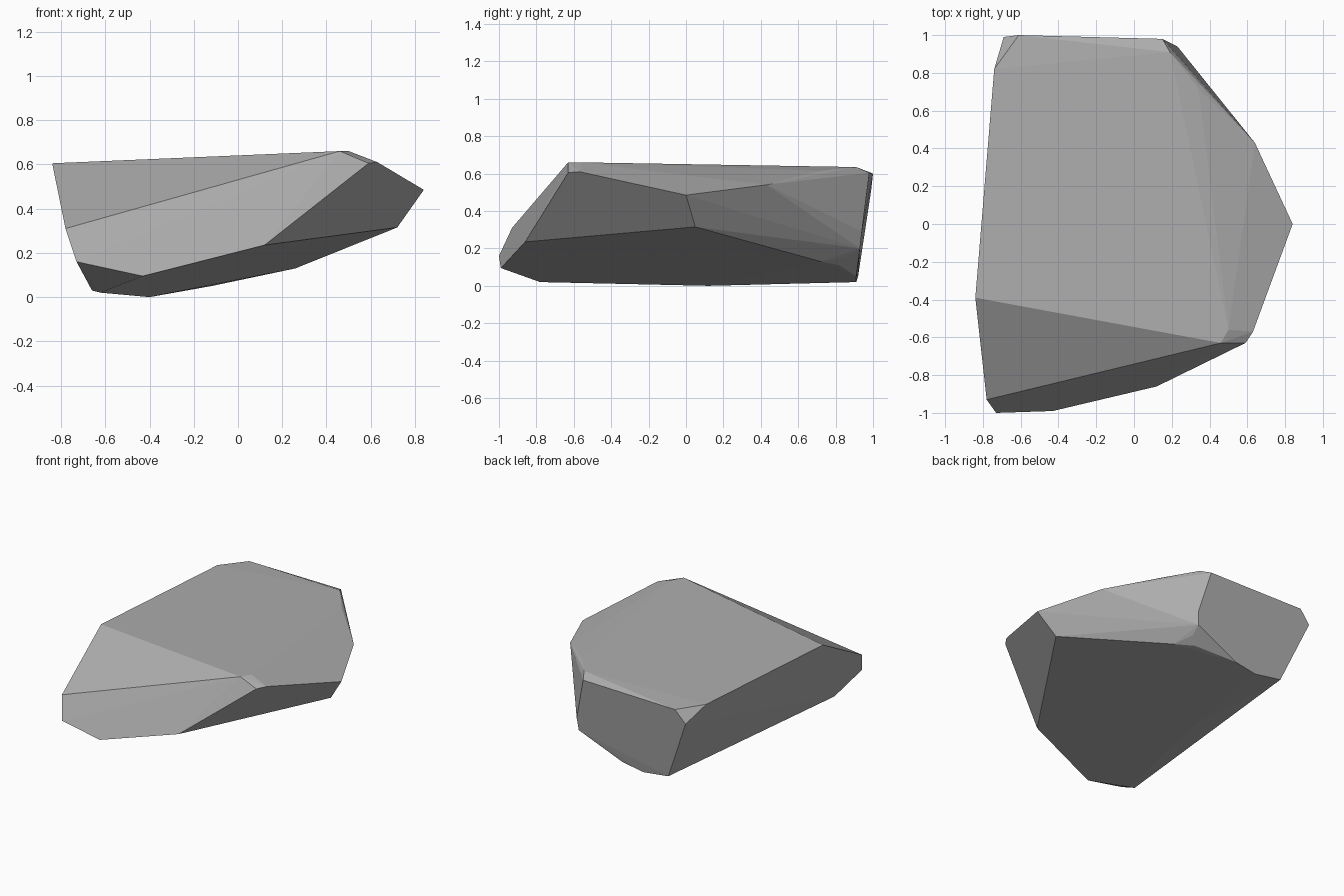
import bpy
import bmesh
import math

default_cube = bpy.data.objects.get("Cube")
if default_cube:
    bpy.data.objects.remove(default_cube, do_unlink=True)


def make_material(name, colour):
    material = bpy.data.materials.new(name)
    material.use_nodes = True
    material.diffuse_color = colour
    shader = next(n for n in material.node_tree.nodes if n.type == "BSDF_PRINCIPLED")
    shader.inputs["Base Color"].default_value = colour
    return material


def make_faceted_stone(name, corner_groups, material):
    """Wrap corner points in a convex skin and merge the nearly flat facets."""
    bm = bmesh.new()
    for group in corner_groups:
        for corner in group:
            bm.verts.new(corner)
    hull = bmesh.ops.convex_hull(bm, input=bm.verts)
    unused = [v for v in hull["geom_interior"] if isinstance(v, bmesh.types.BMVert)]
    bmesh.ops.delete(bm, geom=unused, context="VERTS")
    bmesh.ops.dissolve_limit(bm, angle_limit=math.radians(2),
                             verts=bm.verts, edges=bm.edges)
    bmesh.ops.recalc_face_normals(bm, faces=bm.faces)
    mesh = bpy.data.meshes.new(name)
    bm.to_mesh(mesh)
    bm.free()
    mesh.materials.append(material)
    mesh.shade_flat()
    stone = bpy.data.objects.new(name, mesh)
    bpy.context.collection.objects.link(stone)
    return stone


# Corners of the tilted top facet
top_corners = [
    (-.84, -.39, .605), (.46, -.63, .66), (.5, -.56, .66), (.34, .72, .615),
    (.19, .91, .635), (.15, .98, .605), (-.61, 1, .6), (-.74, .82, .605),
]

# Corners of the sloping front and its chipped edge
front_corners = [
    (-.78, -.93, .31), (-.73, -1, .16), (-.43, -.99, .095),
    (.12, -.86, .235), (.59, -.63, .605), (.63, -.57, .61),
]

# Corners of the pointed side
side_corners = [(.84, 0, .485), (.72, .05, .315), (.64, .43, .54)]

# Corners of the steep back
back_corners = [
    (-.69, .99, .51), (.23, .94, .29), (.22, .93, .2), (.21, .86, .155),
]

# Corners of the underside
bottom_corners = [
    (-.66, -.78, .03), (-.62, -.78, .02), (-.4, .12, 0), (-.5, .92, .05),
    (-.29, .91, .02), (-.12, .91, .05), (.16, .82, .11), (.26, .72, .13),
]

stone_grey = make_material("stone grey", (.42, .42, .42, 1))
make_faceted_stone(
    "rock",
    [top_corners, front_corners, side_corners, back_corners, bottom_corners],
    stone_grey,
)
